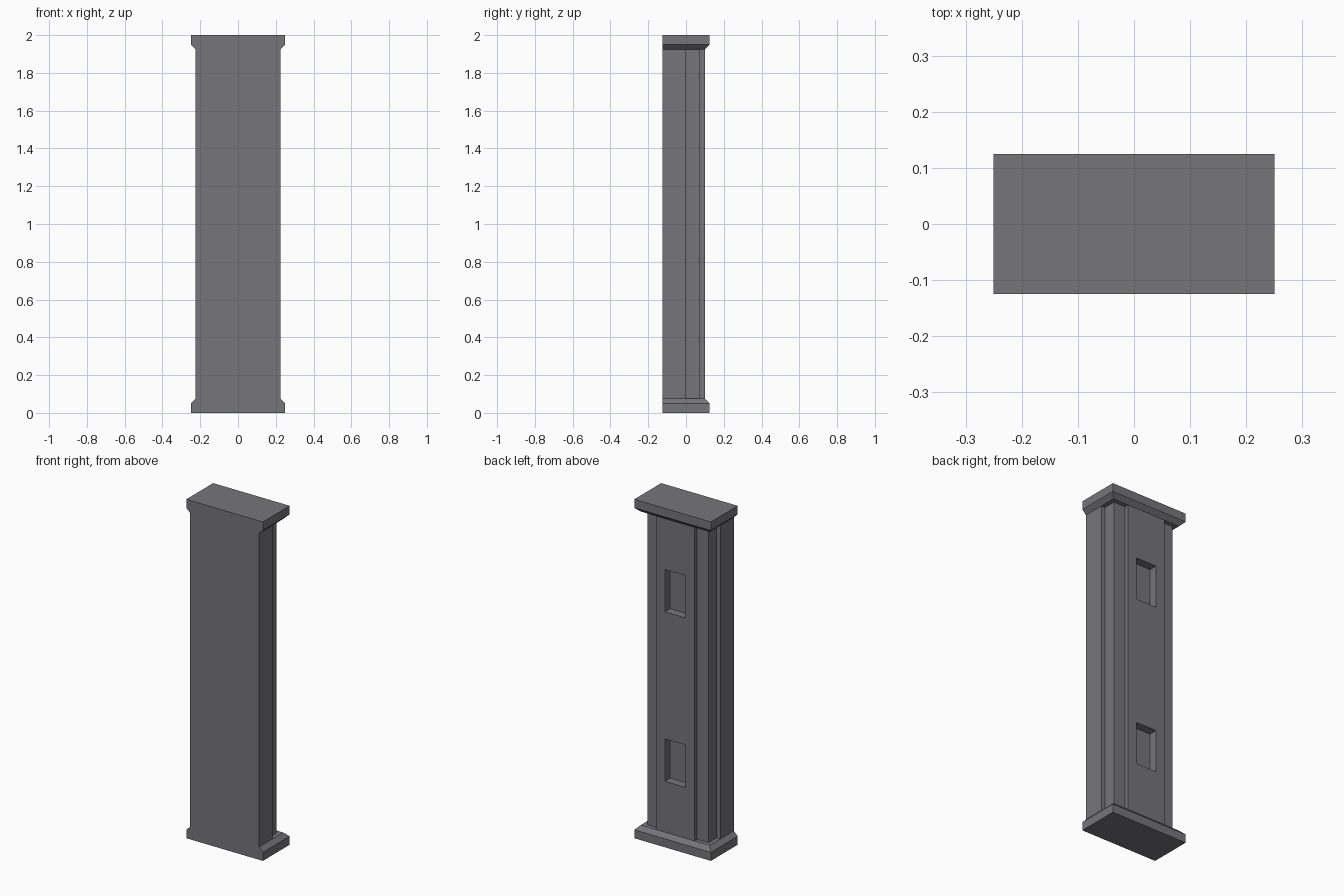
import bpy, bmesh

if "Cube" in bpy.data.objects:
    bpy.data.objects.remove(bpy.data.objects["Cube"])

stone = bpy.data.materials.new("grey stone")
stone.diffuse_color = (0.18, 0.176, 0.198, 1)
stone.use_nodes = True
stone.node_tree.nodes["Principled BSDF"].inputs["Base Color"].default_value = stone.diffuse_color

FRONT = -0.125


def loft(name, sections, material=stone):
    """Join equal-length outlines, given as (z, [(x, y), ...]), into a closed solid."""
    bm = bmesh.new()
    rings = [[bm.verts.new((x, y, z)) for x, y in pts] for z, pts in sections]
    n = len(rings[0])
    for low, high in zip(rings, rings[1:]):
        for i in range(n):
            j = (i + 1) % n
            bm.faces.new((low[i], low[j], high[j], high[i]))
    bm.faces.new(rings[0][::-1])
    bm.faces.new(rings[-1])
    bmesh.ops.recalc_face_normals(bm, faces=bm.faces[:])
    mesh = bpy.data.meshes.new(name)
    bm.to_mesh(mesh)
    bm.free()
    mesh.materials.append(material)
    obj = bpy.data.objects.new(name, mesh)
    bpy.context.collection.objects.link(obj)
    return obj


def rect(half_x, back, front=FRONT):
    return [(-half_x, front), (half_x, front), (half_x, back), (-half_x, back)]


# Base and cap slabs: flush at the front, chamfered on the other three sides
for name, place in (("base", lambda z: z), ("cap", lambda z: 2 - z)):
    loft(name, [(place(0), rect(0.25, 0.125)),
                (place(0.05), rect(0.25, 0.125)),
                (place(0.075), rect(0.225, 0.1))])

# Shaft: stepped half profile mirrored in x, extruded between the slabs
half = [(0.225, FRONT), (0.225, 0), (0.2, 0),
        (0.2, 0.075), (0.125, 0.075), (0.125, 0.1)]
profile = half + [(-x, y) for x, y in reversed(half)]
shaft = loft("shaft", [(0.075, profile), (1.925, profile)])

# Two rectangular pockets cut into the raised back panel
for i, z in enumerate((0.5, 1.5)):
    pocket = rect(0.068, 0.2, 0.05)
    cutter = loft(f"pocket_cutter_{i + 1}", [(z - 0.125, pocket), (z + 0.125, pocket)])
    cutter.hide_render = True
    cutter.display_type = 'WIRE'
    cut = shaft.modifiers.new(f"pocket_{i + 1}", 'BOOLEAN')
    cut.operation = 'DIFFERENCE'
    cut.solver = 'EXACT'
    cut.object = cutter
